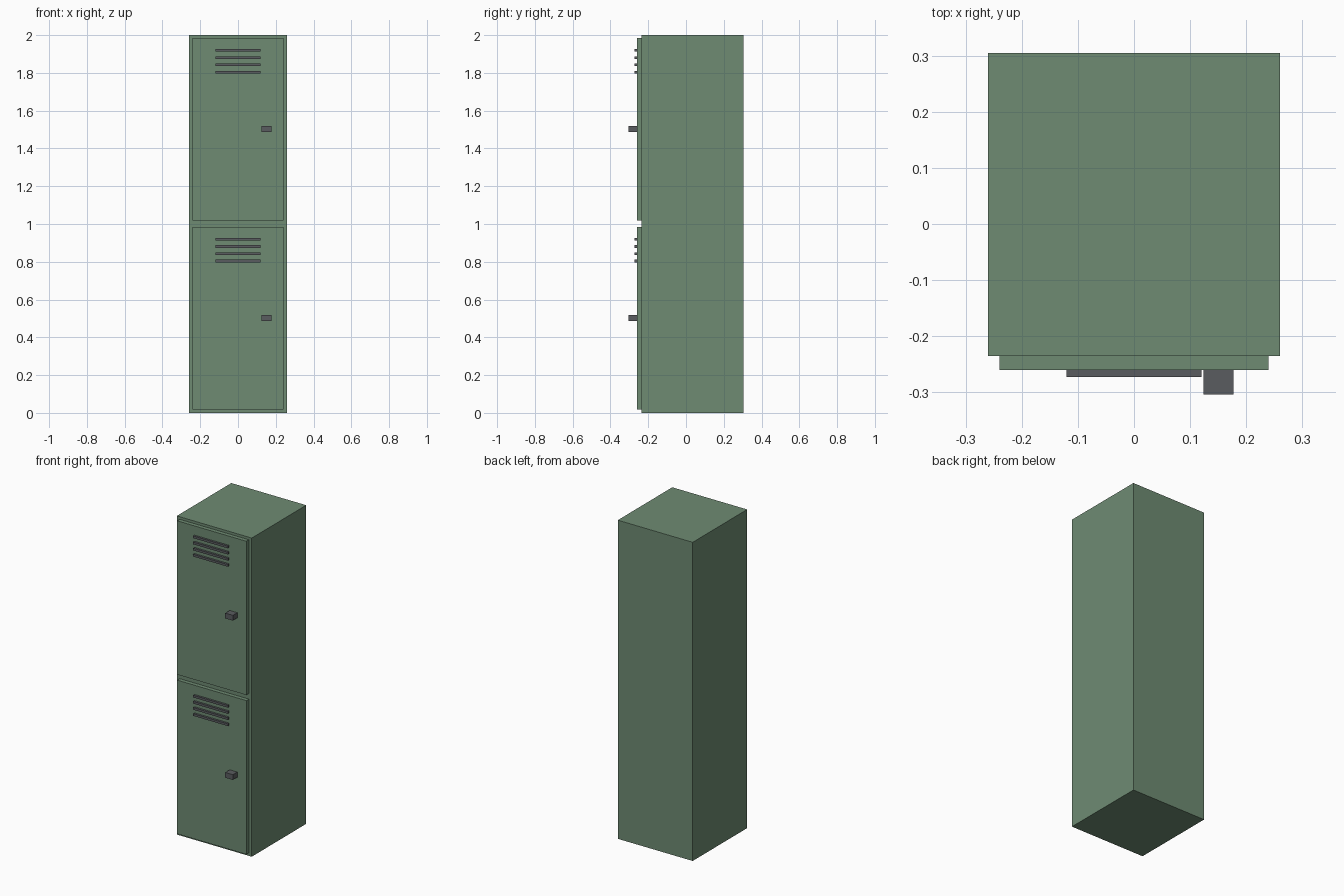
import bpy

# Remove the default cube
cube = bpy.data.objects.get("Cube")
if cube:
    bpy.data.objects.remove(cube, do_unlink=True)


def make_material(name, color):
    mat = bpy.data.materials.new(name)
    mat.use_nodes = True
    mat.diffuse_color = color
    mat.node_tree.nodes["Principled BSDF"].inputs["Base Color"].default_value = color
    return mat


green = make_material("locker_green", (0.156, 0.258, 0.171, 1))
grey = make_material("dark_grey_metal", (0.102, 0.107, 0.116, 1))


def box(name, low, high, mat):
    """Box spanning two opposite corners."""
    centre = [(a + b) / 2 for a, b in zip(low, high)]
    bpy.ops.mesh.primitive_cube_add(size=1, location=centre)
    obj = bpy.context.object
    obj.name = name
    obj.scale = [b - a for a, b in zip(low, high)]
    bpy.ops.object.transform_apply(location=False, rotation=False, scale=True)
    obj.data.materials.append(mat)
    return obj


BODY_FRONT = -0.235
DOOR_FRONT = -0.26

# Cabinet body
box("cabinet_body", (-0.26, BODY_FRONT, 0), (0.26, 0.305, 2), green)

# Two stacked doors, each with vent slats and a latch
for label, base in (("lower", 0), ("upper", 1)):
    box(f"{label}_door", (-0.24, DOOR_FRONT, base + 0.019),
        (0.24, BODY_FRONT, base + 0.984), green)
    for i in range(4):
        z = base + 0.804 + i * 0.0385
        box(f"{label}_vent_slat_{i + 1}", (-0.12, -0.273, z - 0.007),
            (0.12, DOOR_FRONT, z + 0.007), grey)
    box(f"{label}_latch", (0.124, -0.304, base + 0.486),
        (0.177, DOOR_FRONT, base + 0.519), grey)
